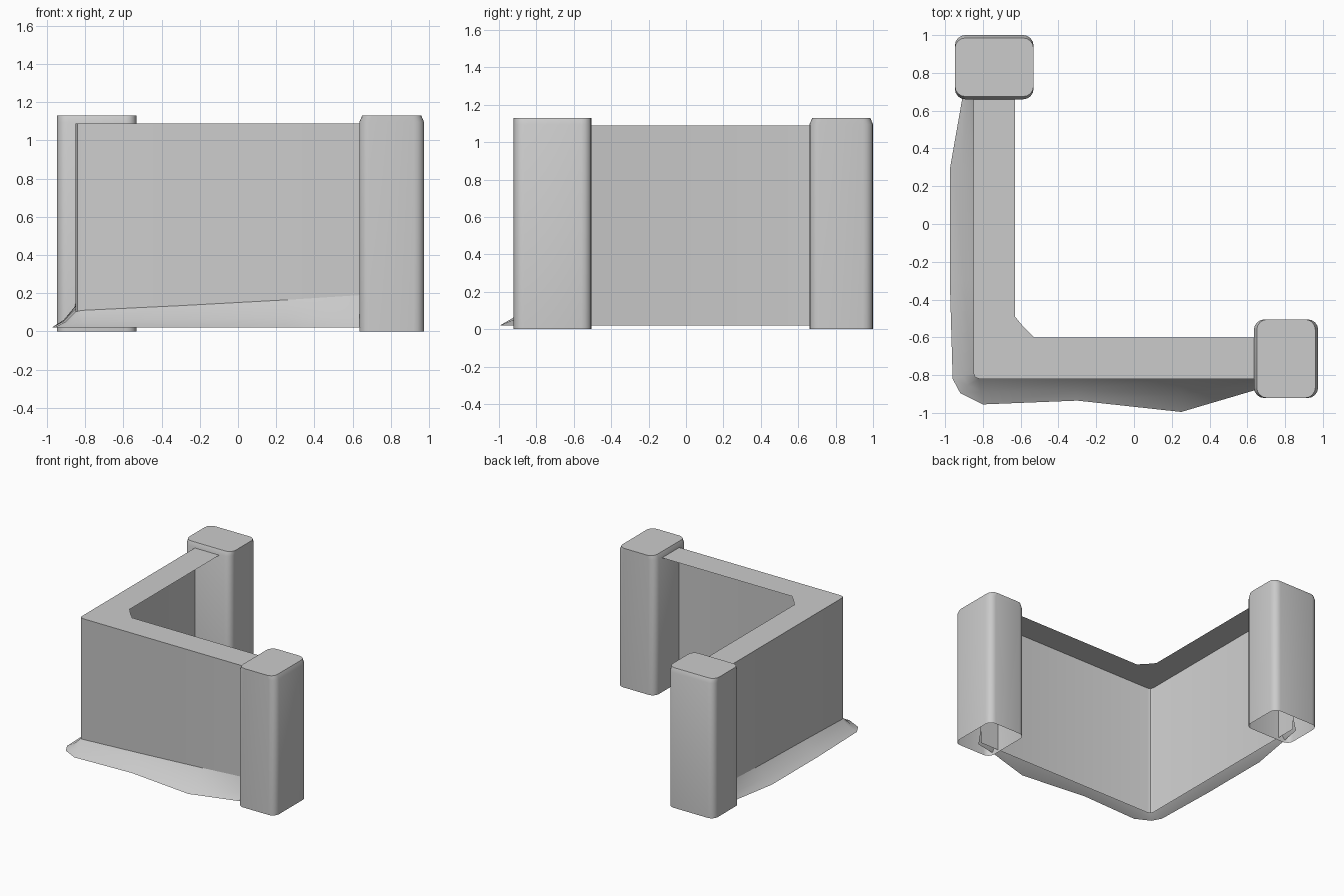
import bpy
import bmesh
from math import cos, sin, pi, radians

cube = bpy.data.objects.get("Cube")
if cube:
    bpy.data.objects.remove(cube)

grey = bpy.data.materials.new("plain grey")
grey.use_nodes = True
colour = (0.6, 0.6, 0.6, 1)
grey.diffuse_color = colour
grey.node_tree.nodes["Principled BSDF"].inputs["Base Color"].default_value = colour


def loft(name, rows, closed=False, cap=False):
    """Skin a sheet across rows of points that have equal counts."""
    bm = bmesh.new()
    grid = [[bm.verts.new(p) for p in row] for row in rows]
    for a, b in zip(grid, grid[1:]):
        n = len(a)
        for i in range(n if closed else n - 1):
            j = (i + 1) % n
            bm.faces.new((a[i], a[j], b[j], b[i]))
    if cap:
        bm.faces.new(grid[-1])
    mesh = bpy.data.meshes.new(name)
    bm.to_mesh(mesh)
    bm.free()
    mesh.materials.append(grey)
    obj = bpy.data.objects.new(name, mesh)
    bpy.context.collection.objects.link(obj)
    bpy.ops.object.select_all(action='DESELECT')
    obj.select_set(True)
    bpy.context.view_layer.objects.active = obj
    bpy.ops.object.shade_smooth_by_angle(angle=radians(35))
    return obj


def ring(cx, cy, hx, hy, z, r=0.055, steps=4):
    """Rounded rectangle at height z."""
    pts = []
    for k, (sx, sy) in enumerate([(1, 1), (-1, 1), (-1, -1), (1, -1)]):
        for s in range(steps + 1):
            a = (k + s / steps) * pi / 2
            pts.append((cx + sx * (hx - r) + r * cos(a),
                        cy + sy * (hy - r) + r * sin(a), z))
    return pts


def post(name, cx, cy, hx, hy, inset_x, inset_y):
    """Hollow post, open below, with the top chamfered on two sides."""
    loft(name, [ring(cx, cy, hx, hy, 0), ring(cx, cy, hx, hy, 1.095),
                ring(cx, cy, hx - inset_x, hy - inset_y, 1.13)],
         closed=True, cap=True)


post("front_post", 0.805, -0.713, 0.17, 0.208, 0.015, 0)
post("back_post", -0.74, 0.83, 0.208, 0.17, 0, 0.015)

# Outer wall sheet, running from inside one post to inside the other
BOTTOM, TOP = 0.02, 1.09
outer = [(-0.85, 0.83), (-0.85, -0.79), (-0.841, -0.811), (-0.82, -0.82), (0.8, -0.82)]
inner = [(-0.63, 0.83), (-0.63, -0.49), (-0.585, -0.545), (-0.53, -0.6), (0.8, -0.6)]


def at(path, z):
    return [(x, y, z) for x, y in path]


loft("outer_wall", [at(outer, BOTTOM), at(outer, TOP)])

# Flat ledge along the top of the wall
loft("top_ledge", [at(outer, TOP), at(inner, TOP)])

# Flared skirt: wall point, height on the wall, ground point
skirt = [
    ((-0.85, 0.83), 0.15, (-0.88, 0.83)),
    ((-0.85, 0.66), 0.15, (-0.91, 0.66)),
    ((-0.85, 0.29), 0.135, (-0.975, 0.29)),
    ((-0.85, -0.3), 0.12, (-0.975, -0.3)),
    ((-0.85, -0.79), 0.105, (-0.96, -0.82)),
    ((-0.841, -0.811), 0.105, (-0.92, -0.895)),
    ((-0.82, -0.82), 0.11, (-0.8, -0.955)),
    ((-0.3, -0.82), 0.135, (-0.3, -0.935)),
    ((0.25, -0.82), 0.165, (0.25, -0.995)),
    ((0.64, -0.82), 0.19, (0.64, -0.88)),
    ((0.8, -0.82), 0.19, (0.8, -0.85)),
]


def skirt_row(t, fall):
    """Row of the skirt at fraction t outward, with the given drop."""
    return [(w[0] + (g[0] - w[0]) * t, w[1] + (g[1] - w[1]) * t,
             h + (BOTTOM - h) * fall) for w, h, g in skirt]


loft("ground_skirt", [skirt_row(1, 1), skirt_row(0.5, 0.65), skirt_row(0, 0)])
